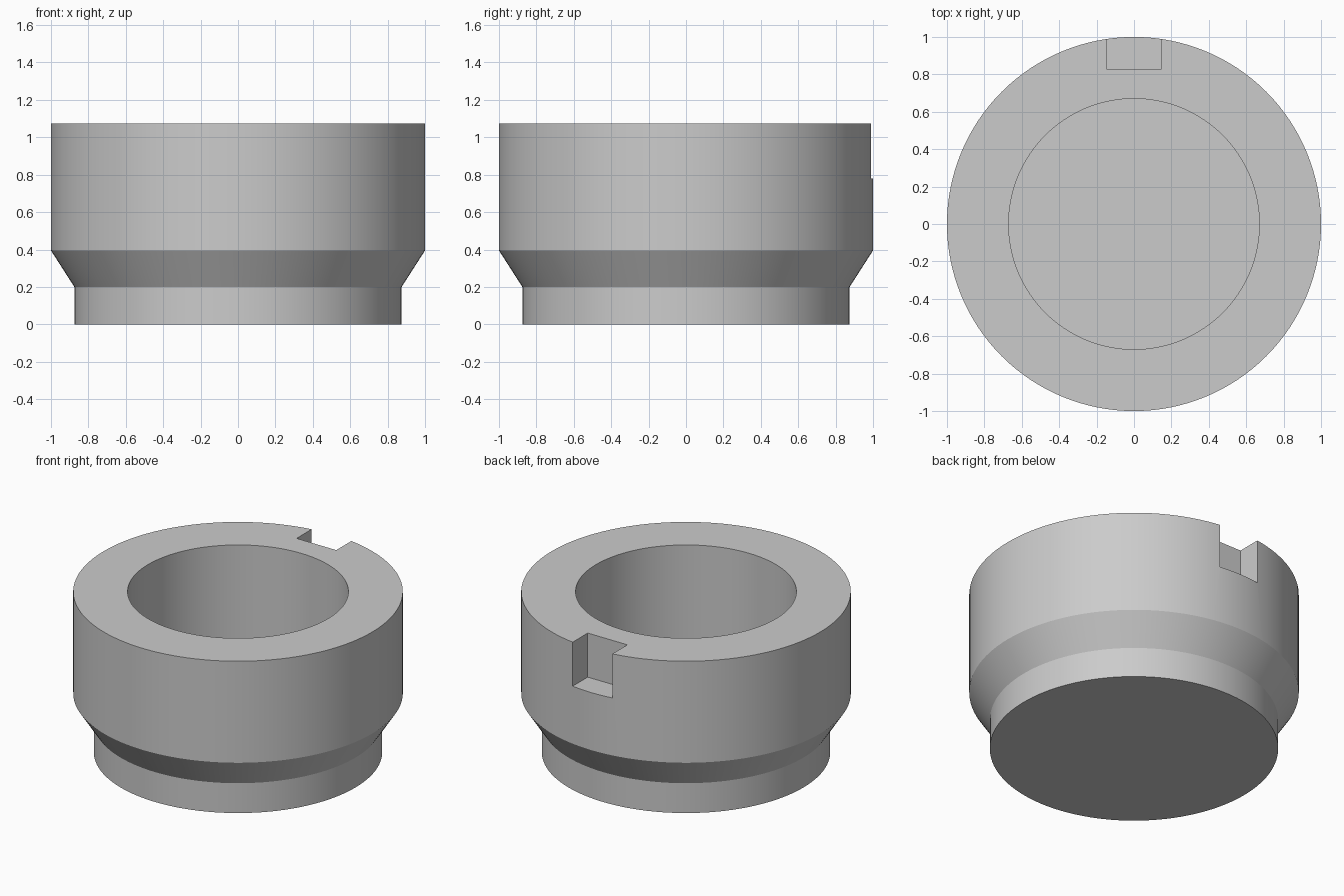
import bpy, bmesh, math
from mathutils import Matrix

cube = bpy.data.objects.get("Cube")
if cube:
    bpy.data.objects.remove(cube, do_unlink=True)

SEGMENTS = 128
TOP = 1.075

# Single plain grey material
grey = bpy.data.materials.new("plain grey")
grey.use_nodes = True
colour = (0.6, 0.6, 0.6, 1)
grey.diffuse_color = colour
grey.node_tree.nodes["Principled BSDF"].inputs["Base Color"].default_value = colour


def add_object(name, bm):
    bmesh.ops.recalc_face_normals(bm, faces=bm.faces)
    mesh = bpy.data.meshes.new(name)
    bm.to_mesh(mesh)
    bm.free()
    mesh.materials.append(grey)
    obj = bpy.data.objects.new(name, mesh)
    bpy.context.collection.objects.link(obj)
    return obj


def lathe(name, profile):
    """Stack rings of (radius, height), bridge them and cap both ends."""
    bm = bmesh.new()
    rings = []
    for r, z in profile:
        angles = [2 * math.pi * i / SEGMENTS for i in range(SEGMENTS)]
        rings.append([bm.verts.new((r * math.cos(a), r * math.sin(a), z)) for a in angles])
    for low, high in zip(rings, rings[1:]):
        for i in range(SEGMENTS):
            j = (i + 1) % SEGMENTS
            bm.faces.new((low[i], low[j], high[j], high[i]))
    bm.faces.new(rings[0])
    bm.faces.new(rings[-1])
    return add_object(name, bm)


# Stepped cup: foot, flare, outer wall, rim, bore and floor
cup = lathe("cup_body", [(0.875, 0), (0.875, 0.2), (1, 0.395), (1, TOP),
                         (0.67, TOP), (0.67, 0.2)])

# Square notch through the rear of the rim
bm = bmesh.new()
bmesh.ops.create_cube(bm, size=1, matrix=Matrix.Translation((0, 1.03, 0.98))
                      @ Matrix.Diagonal((0.294, 0.4, 0.4, 1)))
cutter = add_object("notch_cutter", bm)
cutter.hide_render = True

cut = cup.modifiers.new("rear_notch", "BOOLEAN")
cut.operation = "DIFFERENCE"
cut.solver = "EXACT"
cut.object = cutter

bpy.ops.object.select_all(action="DESELECT")
cup.select_set(True)
bpy.context.view_layer.objects.active = cup
bpy.ops.object.modifier_apply(modifier=cut.name)
bpy.data.objects.remove(cutter, do_unlink=True)

# Smooth round walls, crisp rims and notch edges
bpy.ops.object.shade_smooth_by_angle(angle=math.radians(25))
